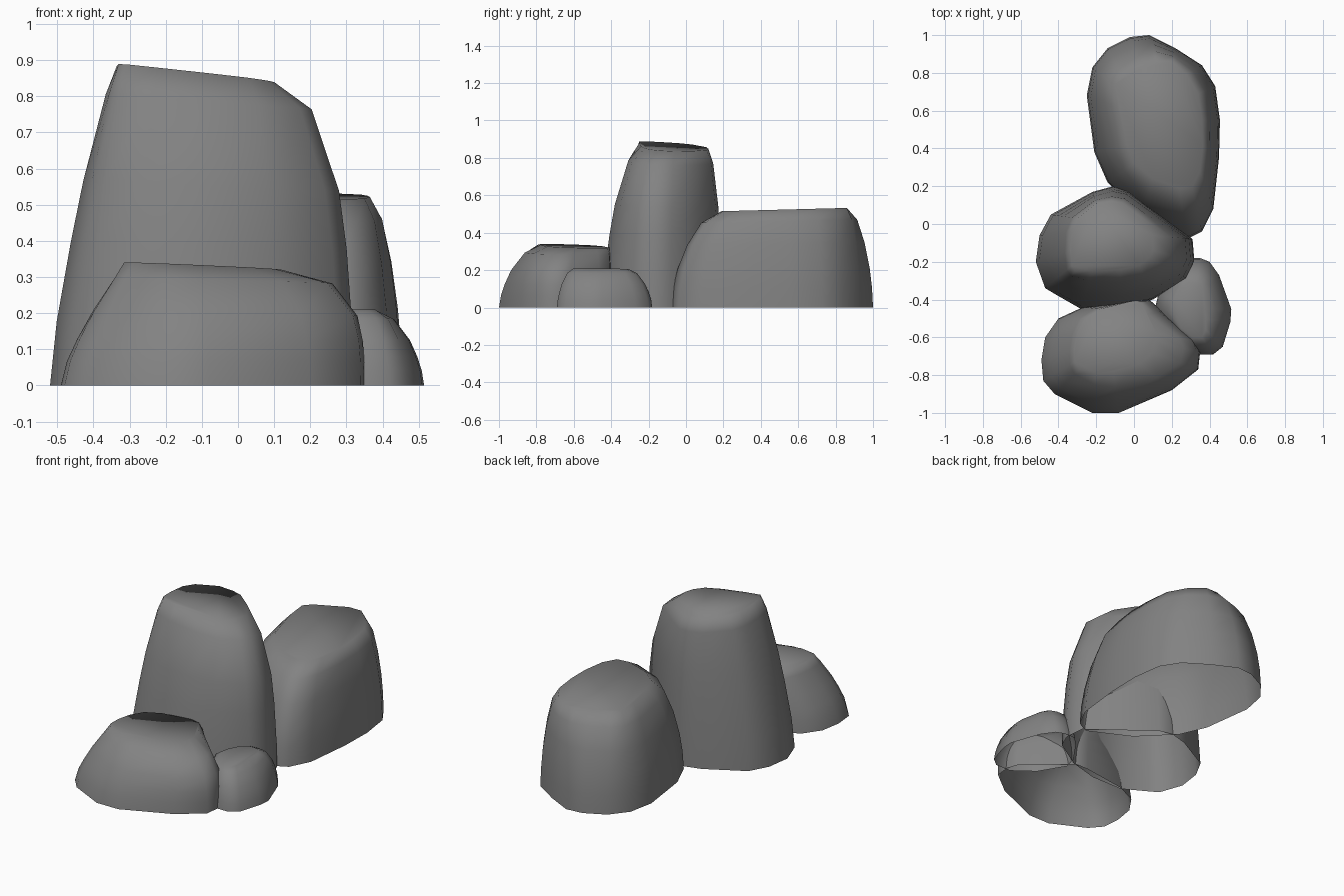
import bpy, bmesh

stone = bpy.data.materials.new("stone")
stone.diffuse_color = (.225, .225, .225, 1)


def rock(name, base, top, plane, profile, lean=0):
    """Loft an open-bottomed rock from its ground outline to a tilted top.
    lean makes the left side straighter and the right side rounder."""
    a, b, c = plane                      # top height = a + b*x + c*y
    xs = [p[0] for p in base]
    xm, xh = (max(xs) + min(xs)) / 2, (max(xs) - min(xs)) / 2
    bm = bmesh.new()
    rings = []
    for t, f in profile:                 # height fraction, inward fraction
        ring = []
        for (x0, y0), (x1, y1) in zip(base, top):
            z = (a + b * x1 + c * y1) * t
            g = f - lean * (x0 - xm) / xh * f * (1 - f)
            ring.append(bm.verts.new((x0 + (x1 - x0) * g, y0 + (y1 - y0) * g, z)))
        rings.append(ring)
    n = len(base)
    for lo, hi in zip(rings, rings[1:]):
        for i in range(n):
            j = (i + 1) % n
            bm.faces.new((lo[i], lo[j], hi[j], hi[i]))
    bm.faces.new(rings[-1])              # flat crown
    bmesh.ops.recalc_face_normals(bm, faces=bm.faces)
    me = bpy.data.meshes.new(name)
    bm.to_mesh(me)
    bm.free()
    for p in me.polygons:
        p.use_smooth = True
    me.materials.append(stone)
    ob = bpy.data.objects.new(name, me)
    bpy.context.collection.objects.link(ob)
    return ob


# side profiles: tapering stone, upright boulder, low boulder
tall = [(0, 0), (.2, .06), (.45, .2), (.64, .34), (.91, .68), (1, 1)]
wide = [(0, 0), (.2, .04), (.4, .13), (.65, .32), (.88, .6), (1, 1)]
low = [(0, 0), (.2, .05), (.38, .14), (.6, .29), (.88, .62), (1, 1)]

# large rock at the back
rock("back_rock",
     [(.455, .55), (.43, .73), (.36, .84), (.22, .93), (.08, 1), (-.02, .99), (-.14, .93),
      (-.22, .83), (-.25, .68), (-.21, .38), (-.14, .22), (.04, .04), (.28, -.08),
      (.36, -.04), (.42, .08), (.45, .35)],
     [(.36, .55), (.34, .69), (.28, .79), (.2, .86), (.12, .86), (.03, .82), (-.06, .78),
      (-.1, .74), (-.09, .62), (-.04, .42), (0, .32), (.1, .24), (.24, .19),
      (.31, .2), (.35, .28), (.365, .42)],
     (.51, 0, .026), wide)

# tall standing rock in the middle
rock("tall_rock",
     [(.32, -.2), (.31, -.08), (.1, .08), (-.03, .18), (-.11, .2), (-.22, .17),
      (-.44, .05), (-.5, -.06), (-.52, -.2), (-.47, -.34), (-.42, -.37), (-.28, -.45),
      (-.08, -.45), (.1, -.4), (.28, -.29)],
     [(.1, -.14), (.1, -.06), (.03, .04), (-.06, .11), (-.12, .12), (-.2, .11),
      (-.3, .03), (-.33, -.04), (-.335, -.14), (-.33, -.22), (-.31, -.25), (-.22, -.25),
      (-.07, -.24), (.03, -.22), (.08, -.18)],
     (.842, -.105, -.055), tall, .7)

# low boulder in front
rock("front_rock",
     [(.35, -.68), (.33, -.62), (.15, -.46), (.08, -.4), (0, -.4), (-.27, -.44),
      (-.4, -.5), (-.47, -.6), (-.49, -.72), (-.48, -.83), (-.42, -.9), (-.22, -1),
      (-.08, -1), (.2, -.88), (.34, -.77)],
     [(.12, -.62), (.12, -.58), (.07, -.48), (.04, -.42), (-.02, -.41), (-.18, -.45),
      (-.26, -.5), (-.3, -.58), (-.315, -.66), (-.315, -.73), (-.29, -.77), (-.2, -.79),
      (-.11, -.78), (.03, -.74), (.1, -.68)],
     (.31, -.04, -.024), low, 1)

# small stone at the side
rock("small_rock",
     [(.515, -.45), (.45, -.27), (.4, -.2), (.35, -.18), (.28, -.18), (.22, -.24),
      (.13, -.37), (.11, -.45), (.2, -.6), (.32, -.69), (.42, -.69), (.47, -.65), (.51, -.52)],
     [(.38, -.45), (.38, -.36), (.36, -.32), (.33, -.31), (.29, -.31), (.25, -.34),
      (.22, -.4), (.21, -.45), (.25, -.55), (.31, -.6), (.36, -.6), (.38, -.56), (.38, -.5)],
     (.203, 0, -.012), low)
